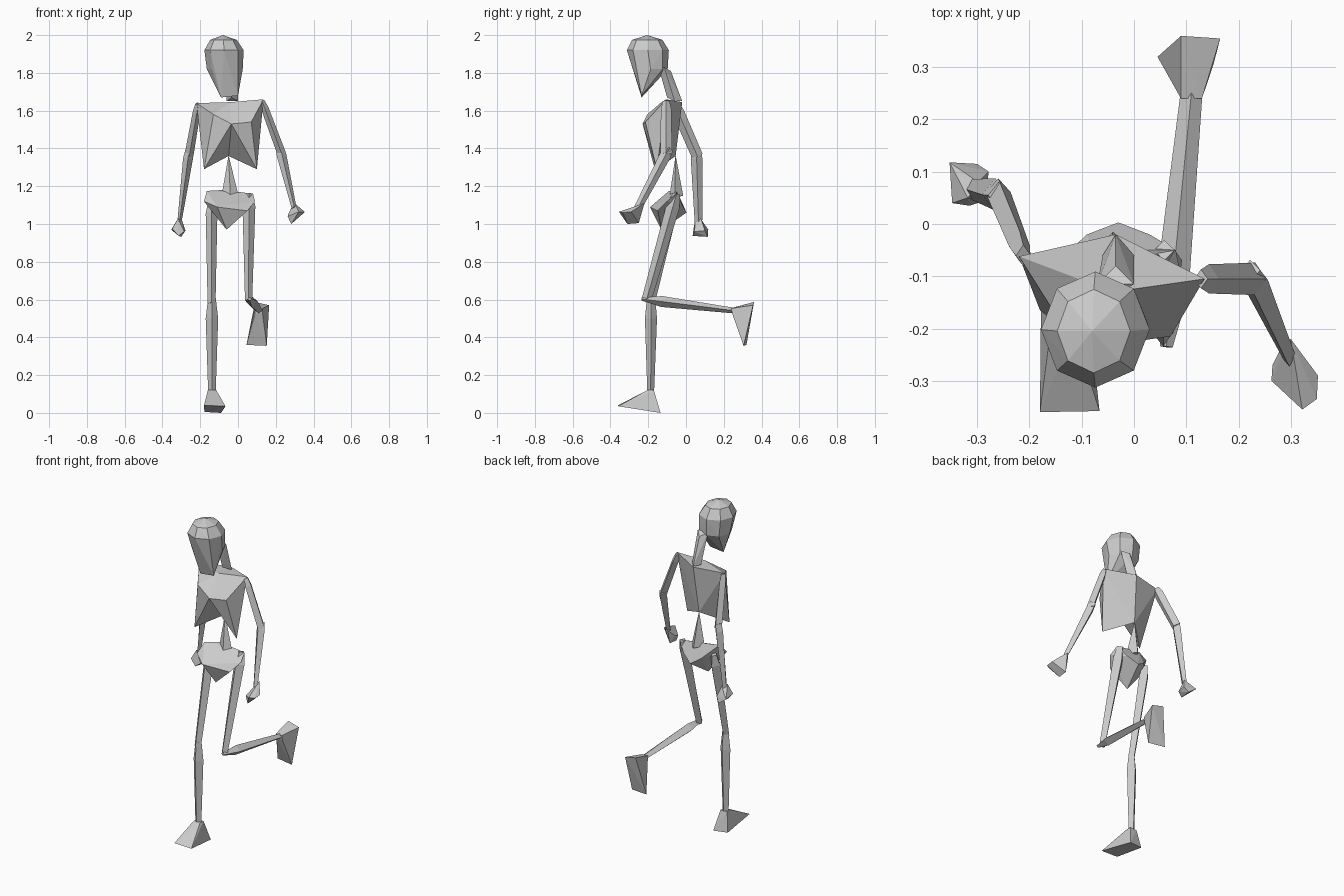
import bpy, bmesh, math
from mathutils import Vector


def finish(name, bm):
    bmesh.ops.recalc_face_normals(bm, faces=bm.faces)
    me = bpy.data.meshes.new(name)
    bm.to_mesh(me)
    bm.free()
    ob = bpy.data.objects.new(name, me)
    bpy.context.collection.objects.link(ob)
    return ob


def hull(name, points):
    """Faceted solid wrapped around a few key points."""
    bm = bmesh.new()
    verts = [bm.verts.new(p) for p in points]
    bmesh.ops.convex_hull(bm, input=verts)
    bmesh.ops.delete(bm, geom=[v for v in bm.verts if not v.link_faces], context='VERTS')
    return finish(name, bm)


def bone(name, a, b, sections):
    """Four-sided bone from a to b; sections are (position 0-1, half width, half depth)."""
    a, b = Vector(a), Vector(b)
    d = (b - a).normalized()
    depth = d.cross(Vector((1, 0, 0))).normalized()
    side = depth.cross(d)
    bm = bmesh.new()
    rings = []
    for t, w, h in sections:
        c = a.lerp(b, t)
        rings.append([bm.verts.new(c + o) for o in (side * w, depth * h, -side * w, -depth * h)])
    for r, s in zip(rings, rings[1:]):
        for i in range(4):
            j = (i + 1) % 4
            bm.faces.new((r[i], r[j], s[j], s[i]))
    bm.faces.new(rings[0])
    bm.faces.new(rings[-1])
    return finish(name, bm)


def ring(cx, cy, z, rx, ry):
    return [(cx + rx * math.cos(k * math.pi / 4), cy + ry * math.sin(k * math.pi / 4), z)
            for k in range(8)]


# Head: faceted dome tapering to a narrow chin
hull("head", [(-0.08, -0.205, 2.0)]
     + ring(-0.077, -0.205, 1.975, 0.07, 0.08)
     + ring(-0.074, -0.202, 1.92, 0.104, 0.111)
     + ring(-0.07, -0.187, 1.82, 0.095, 0.09)
     + [(-0.09, -0.235, 1.67), (0.0, -0.235, 1.68)])

# Neck
hull("neck", [(-0.035, -0.02, 1.65), (-0.035, -0.10, 1.67), (-0.06, -0.06, 1.65), (0.0, -0.06, 1.65),
              (-0.07, -0.115, 1.83), (0.0, -0.115, 1.83), (-0.035, -0.08, 1.81), (-0.04, -0.14, 1.81)])

# Rib cage: back plate, chest plates and arched underside
P = dict(N=(-0.035, -0.02, 1.645), SL=(-0.22, -0.062, 1.64), SR=(0.135, -0.105, 1.66),
         B=(-0.05, -0.055, 1.36), CL=(-0.18, -0.165, 1.29), CR=(0.10, -0.155, 1.29),
         T=(-0.04, -0.13, 1.645), M=(-0.035, -0.23, 1.53), UL=(-0.13, -0.205, 1.58),
         UR=(0.07, -0.215, 1.54))
bm = bmesh.new()
V = {k: bm.verts.new(p) for k, p in P.items()}
for f in ("N SL T", "N T SR", "SL UL T", "SR T UR", "T UL M", "T M UR", "UL CL M", "UR M CR",
          "SL CL UL", "SR UR CR", "N B SL", "SL B CL", "N SR B", "SR CR B", "M CL B", "M B CR"):
    bm.faces.new([V[k] for k in f.split()])
finish("rib_cage", bm)

# Waist spine: spike rising from the pelvis
hull("waist_spine", [(-0.05, -0.055, 1.365), (-0.085, -0.06, 1.16), (0.005, -0.06, 1.14),
                     (-0.04, -0.015, 1.15), (-0.04, -0.09, 1.13)])

# Pelvis
hull("pelvis", [(-0.18, -0.14, 1.12), (-0.165, -0.09, 1.175), (-0.08, -0.05, 1.18), (0.0, -0.04, 1.14),
                (0.08, -0.05, 1.16), (0.09, -0.10, 1.12), (-0.11, -0.19, 1.09), (0.05, -0.15, 1.07),
                (-0.06, -0.13, 0.97), (-0.03, 0.003, 1.06), (-0.09, -0.02, 1.10), (0.03, -0.02, 1.10)])

# Standing leg
bone("standing_thigh", (-0.14, -0.07, 1.12), (-0.14, -0.19, 0.58),
     [(0, 0.018, 0.02), (0.12, 0.031, 0.036), (1, 0.021, 0.024)])
bone("standing_shin", (-0.138, -0.185, 0.61), (-0.138, -0.187, 0.11),
     [(0, 0.02, 0.022), (0.22, 0.033, 0.032), (1, 0.02, 0.018)])
hull("standing_foot", [(-0.16, -0.205, 0.12), (-0.115, -0.205, 0.12), (-0.16, -0.17, 0.12),
                       (-0.115, -0.17, 0.12), (-0.18, -0.36, 0.04), (-0.066, -0.358, 0.035),
                       (-0.178, -0.15, 0.005), (-0.09, -0.135, 0.0)])

# Raised leg, bent back at the knee
bone("raised_thigh", (0.058, -0.05, 1.16), (0.056, -0.21, 0.595),
     [(0, 0.02, 0.02), (0.12, 0.034, 0.036), (1, 0.019, 0.026)])
bone("raised_shin", (0.062, -0.235, 0.603), (0.11, 0.25, 0.542),
     [(0, 0.012, 0.008), (0.22, 0.032, 0.029), (1, 0.021, 0.015)])
hull("raised_foot", [(0.09, 0.24, 0.555), (0.13, 0.24, 0.553), (0.09, 0.245, 0.525), (0.13, 0.245, 0.525),
                     (0.045, 0.32, 0.36), (0.152, 0.305, 0.355), (0.09, 0.36, 0.587), (0.165, 0.355, 0.57)])

# Arm swung back
bone("back_upper_arm", (-0.212, -0.06, 1.635), (-0.26, 0.06, 1.36),
     [(0, 0.014, 0.022), (0.15, 0.02, 0.032), (1, 0.024, 0.03)])
bone("back_forearm", (-0.259, 0.055, 1.39), (-0.31, 0.066, 1.01),
     [(0, 0.02, 0.025), (0.12, 0.026, 0.031), (1, 0.011, 0.02)])
hull("back_hand", [(-0.318, 0.05, 1.03), (-0.298, 0.08, 1.025), (-0.353, 0.118, 0.97), (-0.348, 0.04, 0.975),
                   (-0.315, 0.035, 0.937), (-0.30, 0.115, 0.932), (-0.278, 0.10, 0.965), (-0.285, 0.045, 0.96)])

# Arm swung forward
bone("front_upper_arm", (0.128, -0.105, 1.65), (0.232, -0.105, 1.37),
     [(0, 0.014, 0.018), (0.15, 0.02, 0.028), (1, 0.023, 0.031)])
bone("front_forearm", (0.222, -0.09, 1.40), (0.297, -0.255, 1.085),
     [(0, 0.02, 0.024), (0.12, 0.026, 0.03), (1, 0.013, 0.02)])
hull("front_hand", [(0.285, -0.23, 1.09), (0.30, -0.22, 1.11), (0.352, -0.29, 1.065), (0.35, -0.335, 1.06),
                    (0.322, -0.355, 1.065), (0.282, -0.31, 1.0), (0.263, -0.30, 1.04), (0.285, -0.25, 1.005),
                    (0.265, -0.27, 1.05)])
